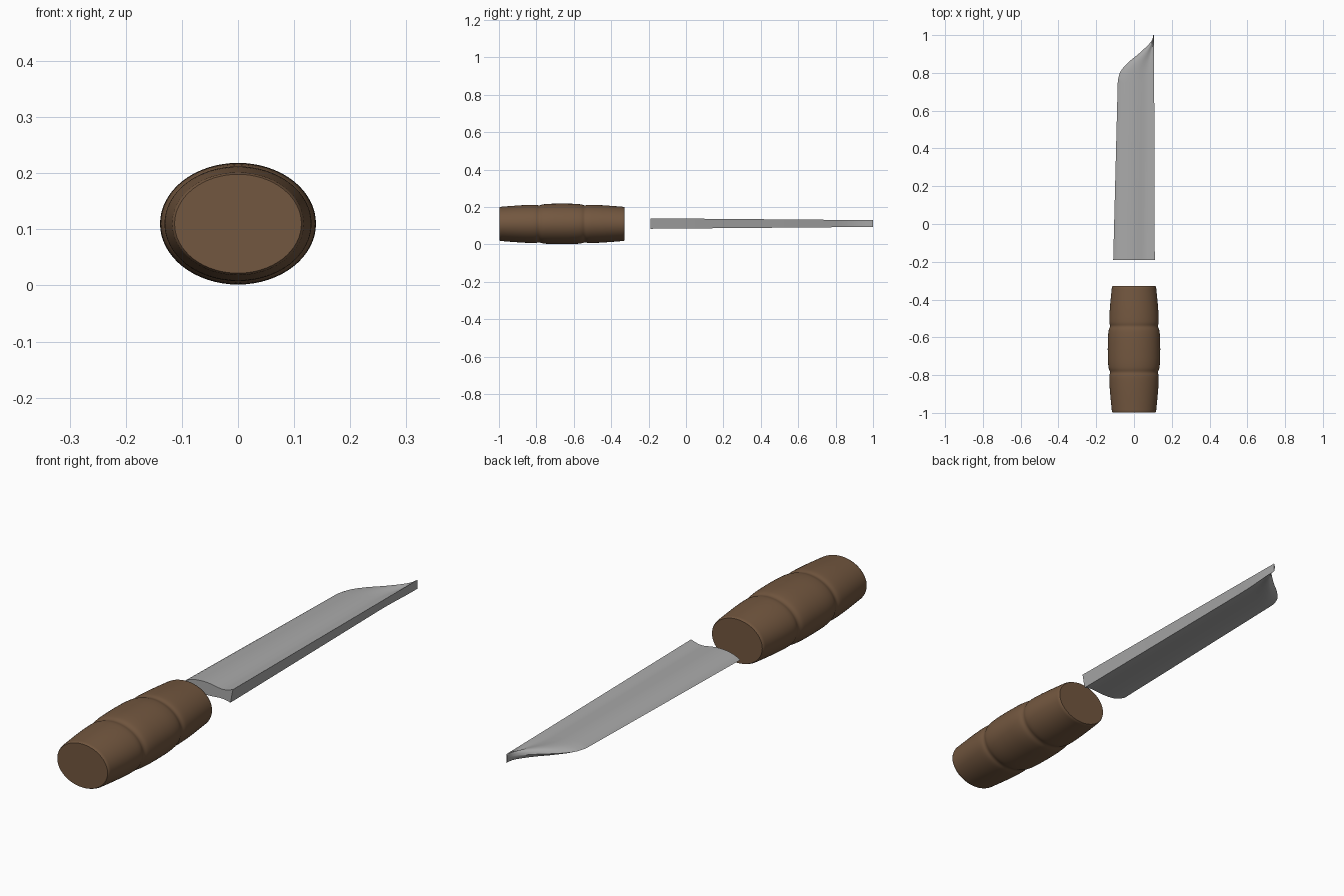
import bpy, bmesh, math

cube = bpy.data.objects.get("Cube")
if cube:
    bpy.data.objects.remove(cube, do_unlink=True)

MID_Z = 0.11


def make_material(name, color):
    mat = bpy.data.materials.new(name)
    mat.use_nodes = True
    mat.diffuse_color = (*color, 1)
    mat.node_tree.nodes["Principled BSDF"].inputs["Base Color"].default_value = (*color, 1)
    return mat


def smooth_path(points, steps):
    """Catmull-Rom interpolation through a short list of 2D points."""
    out = []
    for i in range(len(points) - 1):
        a, b, c, d = (points[min(max(i + k, 0), len(points) - 1)] for k in (-1, 0, 1, 2))
        for s in range(steps):
            t = s / steps
            out.append(tuple(
                0.5 * (2 * q + (r - p) * t + (2 * p - 5 * q + 4 * r - w) * t ** 2
                       + (3 * q - p - 3 * r + w) * t ** 3)
                for p, q, r, w in zip(a, b, c, d)))
    return out + [points[-1]]


def loft(name, rings, mat, angle):
    """Join equal closed rings with quads and cap both ends."""
    bm = bmesh.new()
    loops = [[bm.verts.new(p) for p in ring] for ring in rings]
    for a, b in zip(loops, loops[1:]):
        for i in range(len(a)):
            j = (i + 1) % len(a)
            bm.faces.new((a[i], a[j], b[j], b[i]))
    bm.faces.new(loops[0][::-1])
    bm.faces.new(loops[-1])
    bmesh.ops.recalc_face_normals(bm, faces=bm.faces)
    mesh = bpy.data.meshes.new(name)
    bm.to_mesh(mesh)
    bm.free()
    mesh.materials.append(mat)
    obj = bpy.data.objects.new(name, mesh)
    bpy.context.collection.objects.link(obj)
    bpy.ops.object.select_all(action="DESELECT")
    obj.select_set(True)
    bpy.context.view_layer.objects.active = obj
    bpy.ops.object.shade_smooth_by_angle(angle=math.radians(angle))
    return obj


wood = make_material("brown wood", (0.17, 0.095, 0.05))
steel = make_material("grey steel", (0.4, 0.4, 0.4))

# Handle: oval rings along y, half of the three-bulge profile (distance from middle, half width)
half = [(0, 0.139), (0.06, 0.138), (0.1, 0.134), (0.122, 0.127), (0.145, 0.131),
        (0.2, 0.129), (0.26, 0.124), (0.31, 0.119), (0.327, 0.117), (0.335, 0.113)]
side = smooth_path(half, 4)
profile = [(-d, r) for d, r in side[:0:-1]] + side
SEGMENTS = 64
rings = []
for d, r in profile:
    angles = [2 * math.pi * i / SEGMENTS for i in range(SEGMENTS)]
    rings.append([(r * math.cos(a), -0.663 + d, MID_Z + 0.78 * r * math.sin(a)) for a in angles])
loft("handle", rings, wood, 35)

# Blade section: (position from edge 0 to spine 1, height from -1 to 1)
top = smooth_path([(0, 0.1), (0.1, 0.55), (0.27, 0.88), (0.5, 0.92), (0.8, 0.6), (1, 1)], 4)
bottom = smooth_path([(0.95, -1), (0.78, -0.75), (0.5, -0.88), (0.27, -0.75), (0.1, -0.3)], 4)
section = top + bottom

# Blade outline of the cutting edge: (x, y), running up to the tip
outline = [(-0.11, -0.19), (-0.0975, 0.3), (-0.086, 0.75)]
outline += smooth_path([(-0.085, 0.765), (-0.07, 0.81), (-0.03, 0.856), (0.02, 0.897),
                        (0.07, 0.943), (0.095, 0.973), (0.102, 1.0)], 4)
rings = []
for x, y in outline:
    t = (y + 0.19) / 1.19
    spine = 0.11 - 0.004 * t
    thick = 0.028 - 0.01 * t
    rings.append([(x + (spine - x) * u, y, MID_Z + 0.002 + thick * h) for u, h in section])
loft("blade", rings, steel, 35)
